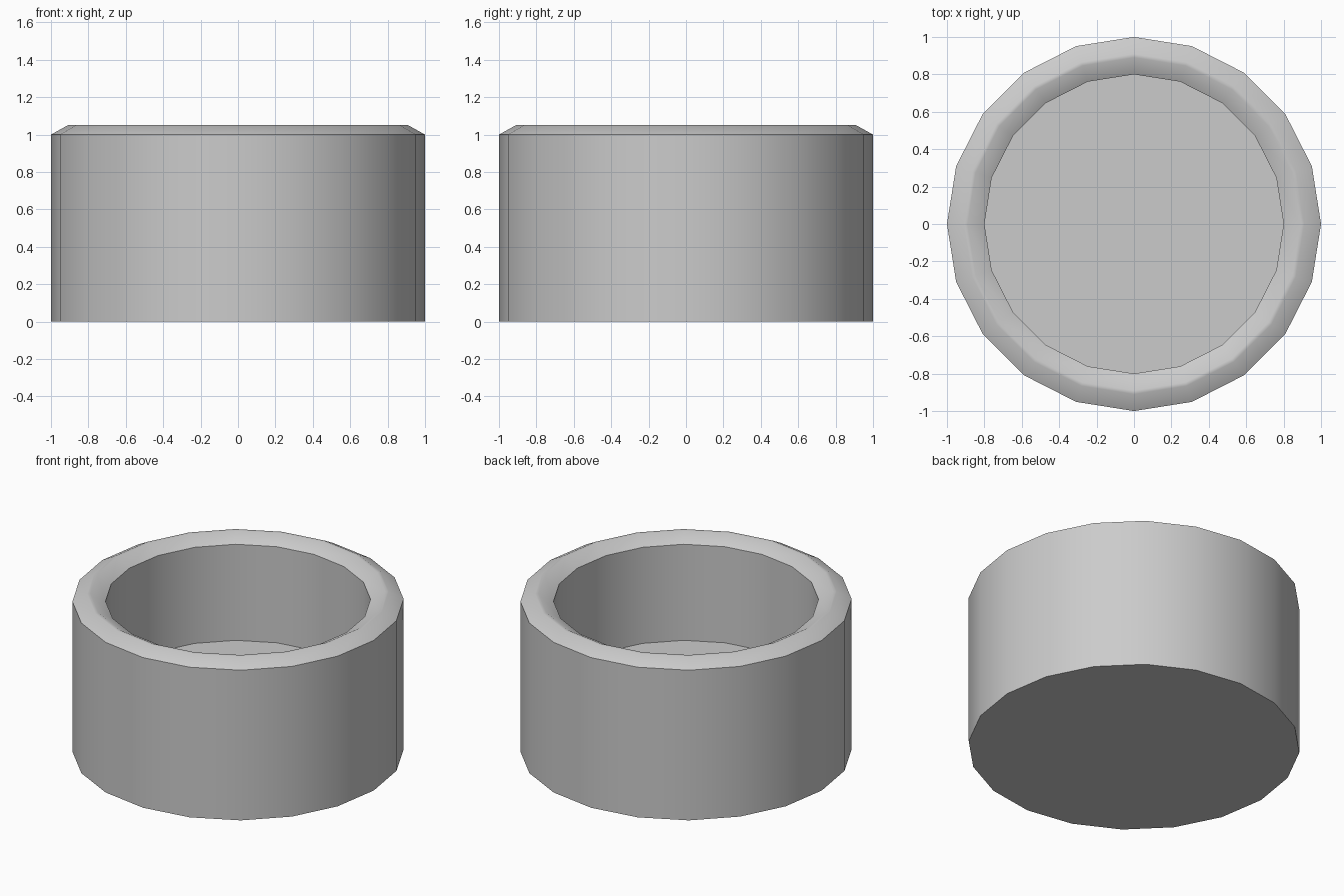
import bpy, bmesh, math

if "Cube" in bpy.data.objects:
    bpy.data.objects.remove(bpy.data.objects["Cube"])

SIDES = 20
# Cup profile (radius, height): base, outer wall, raised rim, inner wall, floor
PROFILE = [(1.0, 0.0), (1.0, 1.0), (0.91, 1.05), (0.89, 1.05), (0.8, 1.0), (0.8, 0.36)]

bm = bmesh.new()
rings = []
for r, z in PROFILE:
    rings.append([bm.verts.new((r * math.cos(a), r * math.sin(a), z))
                  for a in (2 * math.pi * i / SIDES for i in range(SIDES))])

# Walls and rim
for low, high in zip(rings, rings[1:]):
    for i in range(SIDES):
        j = (i + 1) % SIDES
        bm.faces.new((low[i], low[j], high[j], high[i]))

# Underside and inner floor
bm.faces.new(rings[0][::-1])
bm.faces.new(rings[-1])

mesh = bpy.data.meshes.new("cup")
bm.to_mesh(mesh)
bm.free()
cup = bpy.data.objects.new("cup", mesh)
bpy.context.collection.objects.link(cup)

# Smooth sides, crisp rim and base edges
bpy.context.view_layer.objects.active = cup
cup.select_set(True)
bpy.ops.object.shade_smooth_by_angle(angle=math.radians(35))
